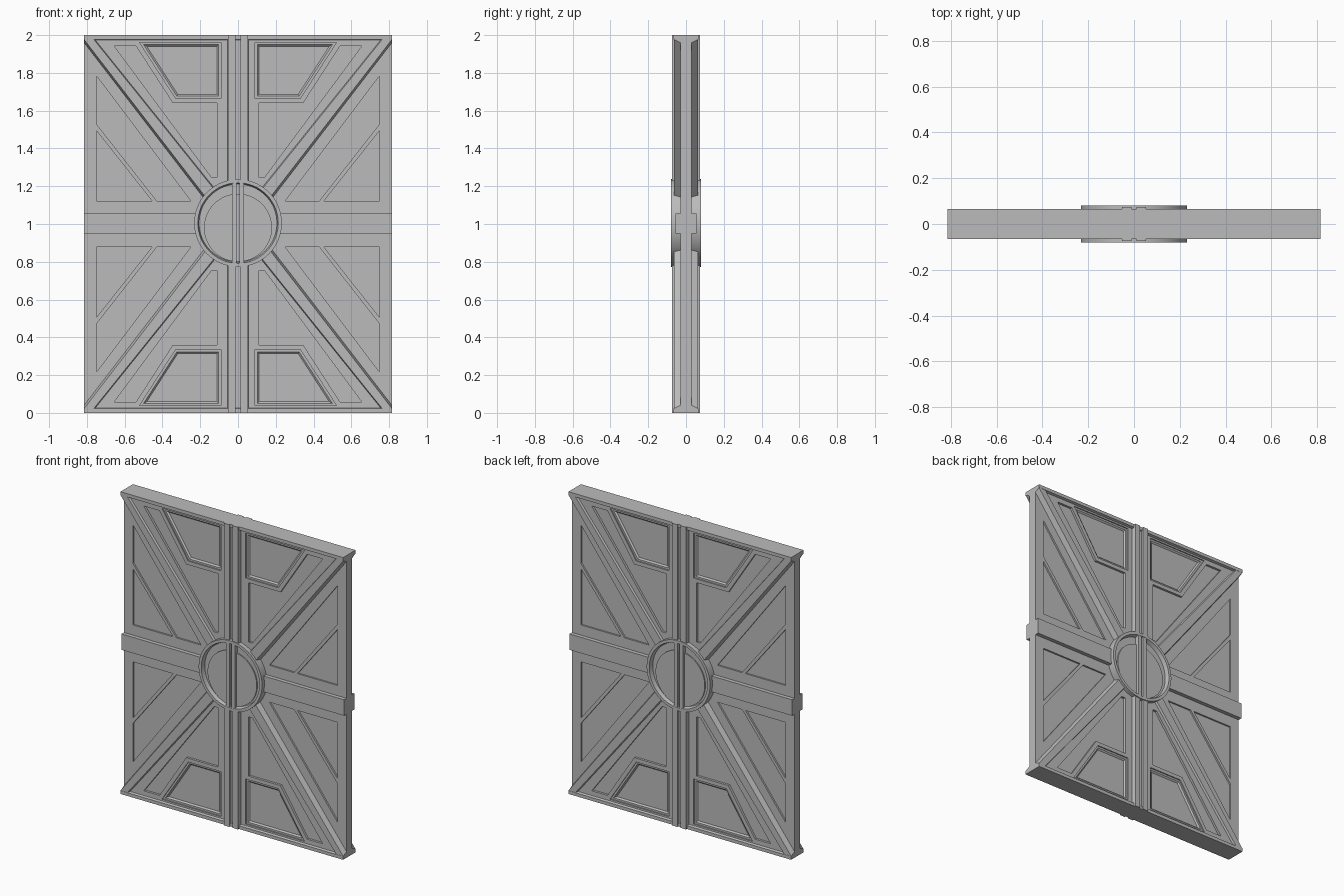
import bpy, bmesh, math

cube = bpy.data.objects.get("Cube")
if cube:
    bpy.data.objects.remove(cube, do_unlink=True)

HALF_W, HEIGHT, MID, SLAB, WEDGE = 0.815, 2.0, 1.0, 0.029, 0.05
SIGNS = (1, -1)

metal = bpy.data.materials.new("grey_metal")
metal.use_nodes = True
GREY = (0.5, 0.5, 0.5, 1)
metal.diffuse_color = GREY
metal.node_tree.nodes["Principled BSDF"].inputs["Base Color"].default_value = GREY


def finish(name, bm):
    bmesh.ops.recalc_face_normals(bm, faces=bm.faces[:])
    mesh = bpy.data.meshes.new(name)
    bm.to_mesh(mesh)
    bm.free()
    mesh.materials.append(metal)
    ob = bpy.data.objects.new(name, mesh)
    bpy.context.collection.objects.link(ob)
    return ob


def loft(bm, layers):
    """Skin a stack of (x-z outline, y) layers into a closed solid."""
    rings = [[bm.verts.new((x, y, z)) for x, z in pts] for pts, y in layers]
    for a, b in zip(rings, rings[1:]):
        for i in range(len(a)):
            bm.faces.new((a[i - 1], a[i], b[i], b[i - 1]))
    bm.faces.new(rings[0])
    bm.faces.new(rings[-1])


def prism(bm, pts, depth):
    loft(bm, [(pts, -depth), (pts, depth)])


def raised(bm, base, top, depth):
    """Bar with sloping flanks standing out of both slab faces."""
    loft(bm, [(top, -depth), (base, -SLAB), (base, SLAB), (top, depth)])


def rect(x0, x1, z0, z1):
    return [(x0, z0), (x1, z0), (x1, z1), (x0, z1)]


def place(pts, sx, sz):
    """Mirror quadrant points, given from the middle of the door."""
    return [(sx * x, MID + sz * z) for x, z in pts]


def recess(bm, pts, y, side, steps):
    """Cutter with sloping walls that sinks into a face at distance y."""
    verts = [bm.verts.new((x, side * (y + 0.001), z)) for x, z in pts]
    face = bm.faces.new(verts)
    for thickness, sink in steps:
        bmesh.ops.inset_individual(bm, faces=[face], thickness=thickness,
                                   use_even_offset=True)
        bmesh.ops.translate(bm, verts=face.verts[:], vec=(0, -side * sink, 0))
    bm.faces.new(verts)


def sink_panels(ob, panels, y):
    """Cut the panels into both faces of an object, in all four quadrants."""
    bm = bmesh.new()
    for side in SIGNS:
        for sx in SIGNS:
            for sz in SIGNS:
                for pts, steps in panels:
                    recess(bm, place(pts, sx, sz), y, side, steps)
    cutter = finish("panel_cutter", bm)
    cutter.hide_render = True
    mod = ob.modifiers.new("panels", "BOOLEAN")
    mod.operation = "DIFFERENCE"
    mod.solver = "EXACT"
    mod.object = cutter
    bpy.context.view_layer.update()
    cut = bpy.data.meshes.new_from_object(
        ob.evaluated_get(bpy.context.evaluated_depsgraph_get()))
    ob.modifiers.clear()
    ob.data = cut
    bpy.data.objects.remove(cutter, do_unlink=True)


# Outlines of the sunken panels in one quadrant
SINGLE = [(0.01, 0.012)]
DEEP = [(0.01, 0.016)]
DOUBLE = [(0.01, 0.009), (0.012, 0), (0.009, 0.009)]
SIDE_PANELS = [
    ([(0.75, 0.785), (0.75, 0.53), (0.43, 0.122), (0.25, 0.122)], SINGLE),
    ([(0.75, 0.495), (0.75, 0.122), (0.455, 0.122)], SINGLE),
]
WEDGE_PANELS = [
    ([(0.09, 0.962), (0.522, 0.962), (0.33, 0.665), (0.09, 0.665)], DOUBLE),
    ([(0.112, 0.64), (0.345, 0.64), (0.54, 0.942), (0.655, 0.942),
      (0.14, 0.247), (0.112, 0.247)], DEEP),
]

# Thin door slab, showing at the sides
bm = bmesh.new()
prism(bm, rect(-HALF_W, HALF_W, 0, HEIGHT), SLAB)
sink_panels(finish("door_slab", bm), SIDE_PANELS, SLAB)

# Thicker wedges above and below the hub, between braces and posts
bm = bmesh.new()
for sx in SIGNS:
    for sz in SIGNS:
        prism(bm, place([(0.015, 0.19), (0.13, 0.19), (0.785, 0.985),
                         (0.015, 0.985)], sx, sz), WEDGE)
sink_panels(finish("wedge_panels", bm), WEDGE_PANELS, WEDGE)

# Rails along the top and bottom edges
for name, sz in (("top_rail", 1), ("bottom_rail", -1)):
    bm = bmesh.new()
    raised(bm, place(rect(-HALF_W, HALF_W, 0.966, 1), 1, sz),
           place(rect(-HALF_W, HALF_W, 0.978, 1), 1, sz), 0.065)
    finish(name, bm)

# Horizontal bars from the hub to each side
for sx, name in ((1, "left_cross_bar"), (-1, "right_cross_bar")):
    bm = bmesh.new()
    prism(bm, rect(sx * 0.215, sx * HALF_W, 0.95, 1.055), 0.055)
    finish(name, bm)

# Diagonal braces tapering into the corners
BRACE_BASE = [(0.113, 0.187), (0.176, 0.13), (HALF_W, 0.96), (HALF_W, 1), (0.768, 1)]
BRACE_TOP = [(0.122, 0.178), (0.168, 0.138), (HALF_W, 0.977), (HALF_W, 1), (0.782, 1)]
for sx, side_name in ((1, "left"), (-1, "right")):
    for sz, end_name in ((1, "upper"), (-1, "lower")):
        bm = bmesh.new()
        raised(bm, place(BRACE_BASE, sx, sz), place(BRACE_TOP, sx, sz), 0.064)
        finish(f"{end_name}_{side_name}_brace", bm)

# Paired centre posts with a groove between them, above and below the hub
for name, z0, z1 in (("upper_post", 1.218, HEIGHT), ("lower_post", 0, 0.79)):
    bm = bmesh.new()
    prism(bm, rect(-0.02, 0.02, z0, z1), 0.056)
    for sx in SIGNS:
        raised(bm, rect(sx * 0.012, sx * 0.06, z0, z1),
               rect(sx * 0.012, sx * 0.052, z0, z1), 0.074)
    finish(name, bm)

# Round hub with a raised rim, turned around the y axis
HUB = 1.005
half = [(0, 0.053), (0.206, 0.053), (0.213, 0.08), (0.232, 0.08)]
profile = [(r, -y) for r, y in half] + [(r, y) for r, y in reversed(half)]
bm = bmesh.new()
verts = [bm.verts.new((r, y, HUB)) for r, y in profile]
edges = [bm.edges.new(pair) for pair in zip(verts, verts[1:])]
bmesh.ops.spin(bm, geom=verts + edges, cent=(0, 0, HUB), axis=(0, 1, 0),
               angle=math.tau, steps=64)
bmesh.ops.remove_doubles(bm, verts=bm.verts[:], dist=0.0001)
hub = finish("hub", bm)

# Smaller disc resting low inside the rim
angles = [math.tau * i / 64 for i in range(64)]
bm = bmesh.new()
prism(bm, [(0.18 * math.cos(a), HUB - 0.025 + 0.18 * math.sin(a)) for a in angles],
      0.061)
disc = finish("hub_disc", bm)

bpy.ops.object.select_all(action="DESELECT")
for ob in (hub, disc):
    ob.select_set(True)
bpy.context.view_layer.objects.active = hub
bpy.ops.object.shade_smooth_by_angle(angle=math.radians(25))

# Split bar across the hub
bm = bmesh.new()
for sx in SIGNS:
    prism(bm, rect(sx * 0.007, sx * 0.032, HUB - 0.215, HUB + 0.215), 0.079)
finish("hub_bar", bm)
